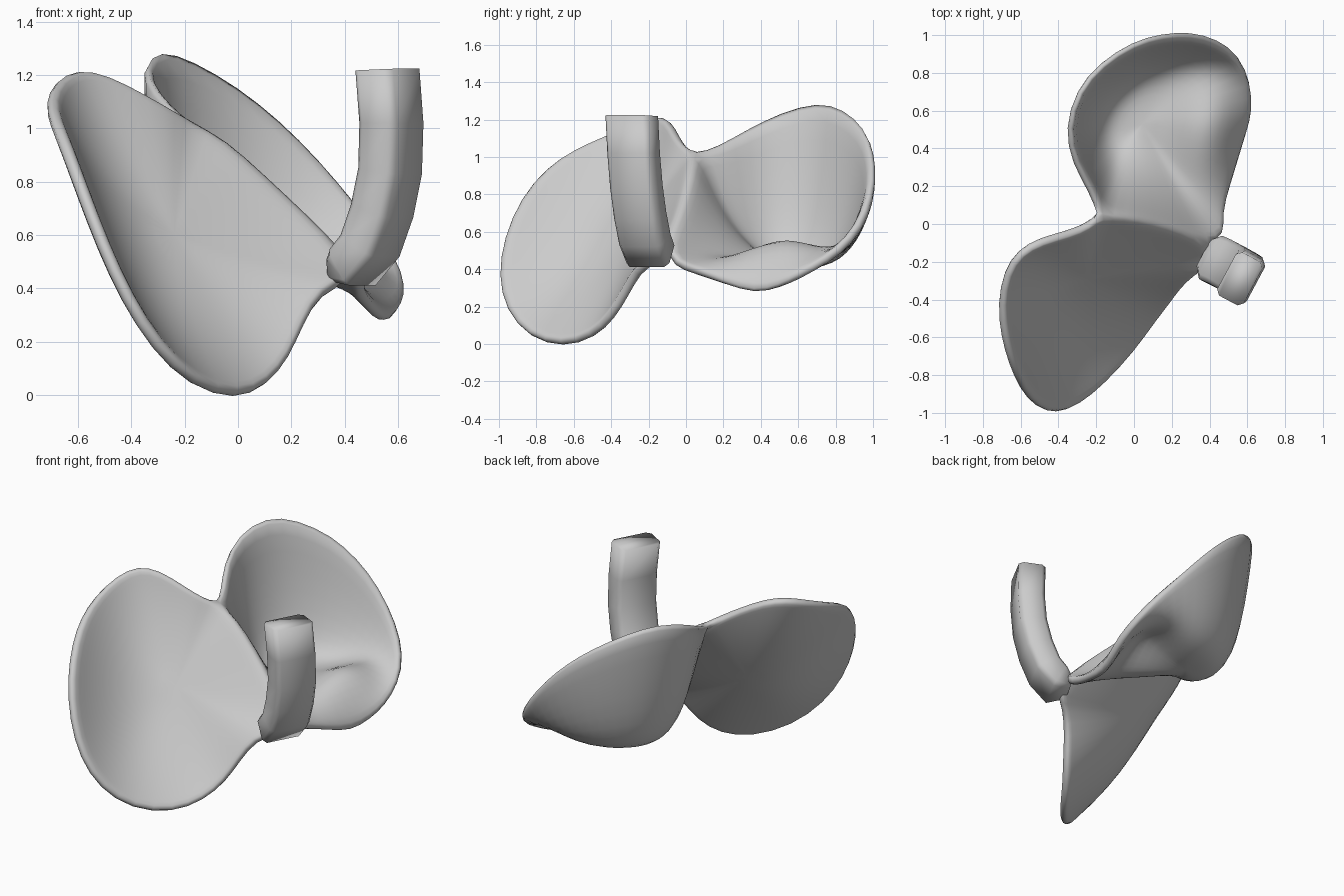
import bpy, bmesh, math
from mathutils import Vector as V

if "Cube" in bpy.data.objects:
    bpy.data.objects.remove(bpy.data.objects["Cube"])

# shared fold where the two leaves meet, from the notch down to the stem
RIDGE = [(-.18, .05, 1.01), (-.06, .04, .95), (.09, .01, .81), (.25, -.04, .66), (.38, -.1, .53)]

# outer rim of each leaf, starting at the stem for the front, at the notch for the back
FRONT = [(.42, -.2, .43), (.31, -.26, .40), (.24, -.33, .27), (.19, -.40, .15), (.11, -.5, .05), (0, -.66, .0),
         (-.16, -.84, .05), (-.30, -.96, .19), (-.41, -1, .37), (-.5, -.97, .57),
         (-.58, -.88, .78), (-.64, -.74, .94), (-.68, -.6, 1.03), (-.70, -.43, 1.1),
         (-.67, -.26, 1.17), (-.6, -.15, 1.21), (-.49, -.09, 1.19), (-.34, -.05, 1.11),
         (-.24, -.01, 1.05)]
BACK = [(-.22, .17, 1.05), (-.31, .32, 1.14), (-.35, .5, 1.23), (-.29, .7, 1.29),
        (-.17, .84, 1.25), (0, .95, 1.15), (.15, .99, 1.03), (.3, 1, .88), (.44, .96, .71),
        (.55, .88, .57), (.61, .75, .45), (.61, .6, .36), (.58, .5, .31), (.54, .37, .27),
        (.49, .2, .33), (.45, .05, .39), (.47, -.07, .43)]


def leaf(bm, loop, floor, axis, power, lip=None):
    """Fill a closed rim with rings that shrink and sink along axis to the floor point."""
    pts = [V(p) for p in loop]
    n, c, axis = len(pts), V(floor), V(axis).normalized()
    prev = None
    for r in (1, .95, .86, .74, .6, .43, .23):
        ring = []
        for p in pts:
            h = (p - c).dot(axis)
            k = power
            if lip:                                 # gentler slope beside the fold
                k -= 2.6 * math.exp(-(p.y / .2) ** 2)
            q = c + (p - c - axis * h) * r + axis * h * r ** k
            if lip and r < 1:                       # rounded crest above the drooping lower lip
                q.z += .13 * math.exp(-((q.x - lip[0]) / .14) ** 2 - ((q.y - lip[1]) / .26) ** 2)
            ring.append(bm.verts.new(q))
        if prev:
            for i in range(n):
                j = (i + 1) % n
                bm.faces.new((prev[i], prev[j], ring[j], ring[i]))
        prev = ring
    tip = bm.verts.new(c)
    for i in range(n):
        bm.faces.new((prev[i], prev[(i + 1) % n], tip))


def finish(name, bm, thick=0, level=1):
    bmesh.ops.remove_doubles(bm, verts=bm.verts, dist=.0005)
    bmesh.ops.recalc_face_normals(bm, faces=bm.faces)
    me = bpy.data.meshes.new(name)
    bm.to_mesh(me)
    bm.free()
    ob = bpy.data.objects.new(name, me)
    bpy.context.collection.objects.link(ob)
    if thick:
        m = ob.modifiers.new("thickness", 'SOLIDIFY')
        m.thickness, m.offset = thick, 0
    if level:
        m = ob.modifiers.new("smooth", 'SUBSURF')
        m.levels = m.render_levels = level
    bpy.ops.object.select_all(action='DESELECT')
    ob.select_set(True)
    bpy.context.view_layer.objects.active = ob
    bpy.ops.object.shade_smooth_by_angle(angle=math.radians(120))


# pair of cupped leaves welded along the fold
bm = bmesh.new()
normal = V((.29, -.6, .4)).normalized()
centre = sum((V(p) for p in RIDGE + FRONT), V()) / len(RIDGE + FRONT)
leaf(bm, RIDGE + FRONT, centre - normal * .15, normal, 2.3)
leaf(bm, RIDGE[::-1] + BACK, (.04, .53, .43), (0, 0, 1), 4.8, lip=(.38, .5))
for v in bm.verts:                                  # make up for subdivision shrinkage
    v.co = V((v.co.x * 1.015, v.co.y * 1.006, .64 + (v.co.z - .64) * 1.02))
finish("leaf_pair", bm, thick=.05)

# curved stem: bevelled rectangle swept along a short path
PATH = [(.37, -.155, .475), (.43, -.19, .48), (.495, -.22, .56), (.54, -.245, .69),
        (.57, -.265, .84), (.575, -.28, 1.02), (.56, -.29, 1.22)]
A, B, K = .13, .08, .025
SECTION = [(A, B - K), (A - K, B), (K - A, B), (-A, B - K), (-A, K - B), (K - A, -B), (A - K, -B), (A, K - B)]
wide = V((.47, .88, 0)).normalized()
bm = bmesh.new()
rings = []
for i, p in enumerate(PATH):
    t = (V(PATH[min(i + 1, len(PATH) - 1)]) - V(PATH[max(i - 1, 0)])).normalized()
    side = t.cross(wide).normalized()
    k = 1 if i else .6
    rings.append([bm.verts.new(V(p) + (wide * a + side * b) * k) for a, b in SECTION])
for lo, hi in zip(rings, rings[1:]):
    for i in range(8):
        j = (i + 1) % 8
        bm.faces.new((lo[i], lo[j], hi[j], hi[i]))
bm.faces.new(rings[0][::-1])
bm.faces.new(rings[-1])
finish("stem", bm, level=0)
